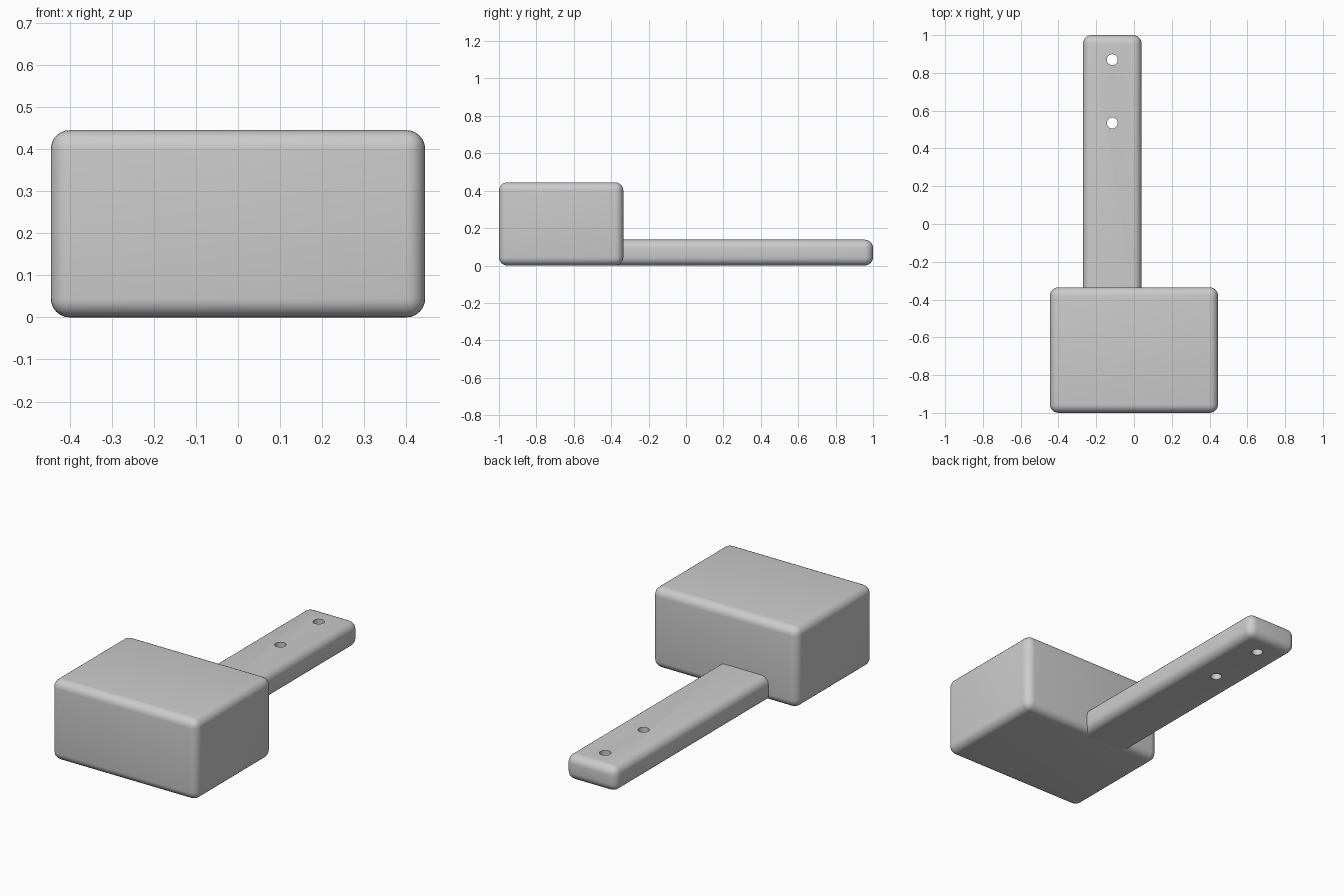
import bpy
import bmesh
from mathutils import Vector

RADIUS = 0.045

default = bpy.data.objects.get("Cube")
if default:
    bpy.data.objects.remove(default, do_unlink=True)

grey = bpy.data.materials.new("plain_grey")
grey.use_nodes = True
colour = (0.6, 0.6, 0.6, 1)
grey.diffuse_color = colour
grey.node_tree.nodes["Principled BSDF"].inputs["Base Color"].default_value = colour


def rounded_block(name, low, high, open_front=False):
    """Box between two corners with rounded edges; the front end can stay square."""
    low, high = Vector(low), Vector(high)
    bm = bmesh.new()
    bmesh.ops.create_cube(bm, size=1)
    for v in bm.verts:
        v.co = (low + high) / 2 + v.co * (high - low)
    edges = [e for e in bm.edges
             if not (open_front and all(v.co.y < low.y + 0.001 for v in e.verts))]
    bmesh.ops.bevel(bm, geom=edges, offset=RADIUS, segments=6, profile=0.5,
                    affect='EDGES', clamp_overlap=True)
    mesh = bpy.data.meshes.new(name)
    bm.to_mesh(mesh)
    bm.free()
    mesh.materials.append(grey)
    obj = bpy.data.objects.new(name, mesh)
    bpy.context.collection.objects.link(obj)
    return obj


def shade(obj):
    bpy.ops.object.select_all(action='DESELECT')
    obj.select_set(True)
    bpy.context.view_layer.objects.active = obj
    bpy.ops.object.shade_smooth_by_angle(angle=0.6)


# Head block, and a handle that starts inside the head's rounded back edge
head = rounded_block("head", (-0.445, -1, 0), (0.445, -0.335, 0.445))
handle = rounded_block("handle", (-0.27, -0.335 - RADIUS, 0), (0.04, 1, 0.138), True)

# Two holes drilled through the handle
for i, y in enumerate((0.535, 0.87)):
    bpy.ops.mesh.primitive_cylinder_add(vertices=32, radius=0.029, depth=0.5,
                                        location=(-0.115, y, 0.07))
    cutter = bpy.context.object
    cutter.name = f"hole_cutter_{i + 1}"
    cutter.data.materials.append(grey)
    hole = handle.modifiers.new(f"hole_{i + 1}", 'BOOLEAN')
    hole.operation = 'DIFFERENCE'
    hole.solver = 'EXACT'
    hole.object = cutter
    bpy.context.view_layer.objects.active = handle
    bpy.ops.object.modifier_apply(modifier=hole.name)
    bpy.data.objects.remove(cutter, do_unlink=True)

for part in (head, handle):
    shade(part)
